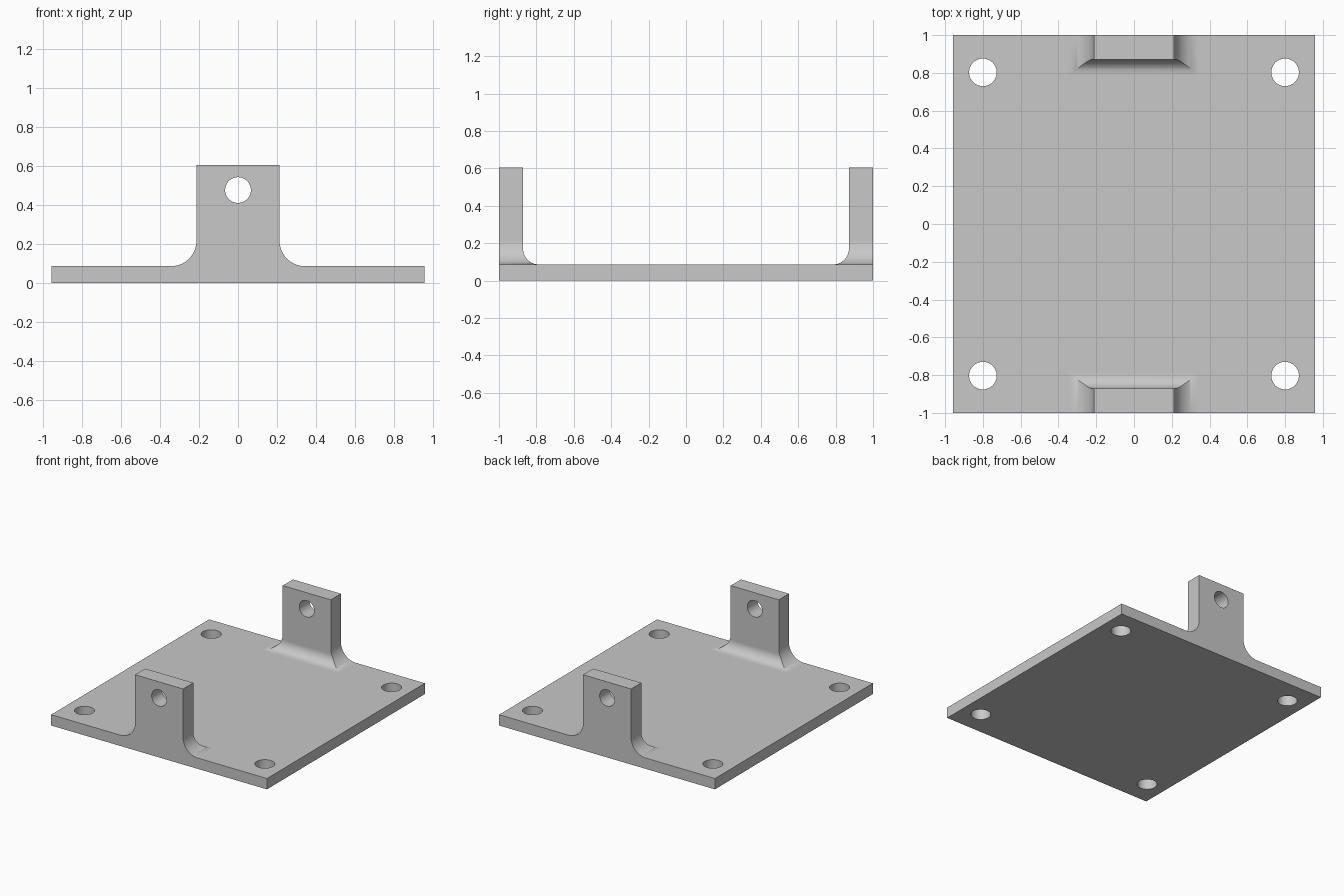
import bpy, bmesh, math
from mathutils import Matrix

default = bpy.data.objects.get("Cube")
if default:
    bpy.data.objects.remove(default, do_unlink=True)

HALF_X, HALF_Y, PLATE_T = 0.957, 1.0, 0.087
LUG_W, LUG_IN, LUG_TOP = 0.213, 0.871, 0.606
SIDE_R, INNER_R = 0.13, 0.083

grey = bpy.data.materials.new("plain grey")
grey.use_nodes = True
grey.diffuse_color = (0.58, 0.58, 0.58, 1)
grey.node_tree.nodes["Principled BSDF"].inputs["Base Color"].default_value = (0.58, 0.58, 0.58, 1)


def make_object(name, bm):
    bmesh.ops.recalc_face_normals(bm, faces=bm.faces)
    mesh = bpy.data.meshes.new(name)
    bm.to_mesh(mesh)
    bm.free()
    mesh.materials.append(grey)
    obj = bpy.data.objects.new(name, mesh)
    bpy.context.collection.objects.link(obj)
    return obj


def fillet(r, h):
    """Outward flare of a concave fillet of radius r at height h."""
    return r - math.sqrt(max(0, r * r - (r - h) ** 2)) if h < r else 0


# Base plate
bm = bmesh.new()
bmesh.ops.create_cube(bm, size=1, matrix=Matrix.Translation((0, 0, PLATE_T / 2))
                      @ Matrix.Diagonal((2 * HALF_X, 2 * HALF_Y, PLATE_T, 1)))
bracket = make_object("mounting_bracket", bm)


# Upright lug, lofted through rectangles that flare out into the plate
def make_lug(name, side):
    heights = [SIDE_R * (1 - math.cos(i / 20 * math.pi / 2)) for i in range(21)]
    heights = sorted(heights + [INNER_R])
    sections = [(PLATE_T / 2, 0)]
    sections += [(PLATE_T + h, h) for h in heights] + [(LUG_TOP, 1)]
    bm = bmesh.new()
    rings = []
    for z, h in sections:
        w = LUG_W + fillet(SIDE_R, h)
        y = LUG_IN - fillet(INNER_R, h)
        corners = [(-w, y), (w, y), (w, HALF_Y), (-w, HALF_Y)]
        rings.append([bm.verts.new((cx, side * cy, z)) for cx, cy in corners])
    for low, high in zip(rings, rings[1:]):
        for i in range(4):
            j = (i + 1) % 4
            bm.faces.new((low[i], low[j], high[j], high[i]))
    bm.faces.new(rings[0])
    bm.faces.new(rings[-1])
    return make_object(name, bm)


# Cutters for the corner bolt holes and the pin holes through the lugs
def make_cutter(name, places, radius, depth, turn):
    bm = bmesh.new()
    for place in places:
        bmesh.ops.create_cone(bm, cap_ends=True, segments=48, radius1=radius, radius2=radius,
                              depth=depth, matrix=Matrix.Translation(place) @ turn)
    return make_object(name, bm)


signs = (-1, 1)
bolt_holes = make_cutter("bolt_hole_cutter", [(0.8 * a, 0.803 * b, PLATE_T / 2) for a in signs for b in signs],
                         0.073, 0.4, Matrix())
pin_holes = make_cutter("pin_hole_cutter", [(0, 0.93 * b, 0.477) for b in signs],
                        0.066, 0.4, Matrix.Rotation(math.pi / 2, 4, 'X'))
steps = [(make_lug("front_lug", -1), 'UNION'), (make_lug("back_lug", 1), 'UNION'),
         (bolt_holes, 'DIFFERENCE'), (pin_holes, 'DIFFERENCE')]

# Combine everything into one solid
bpy.ops.object.select_all(action='DESELECT')
bpy.context.view_layer.objects.active = bracket
bracket.select_set(True)
for tool, operation in steps:
    mod = bracket.modifiers.new(tool.name, 'BOOLEAN')
    mod.operation, mod.object, mod.solver = operation, tool, 'EXACT'
    bpy.ops.object.modifier_apply(modifier=mod.name)
    bpy.data.objects.remove(tool, do_unlink=True)

# Smooth fillets and hole walls, flat faces elsewhere
bpy.ops.object.shade_smooth_by_angle(angle=math.radians(30))
weighted = bracket.modifiers.new("flat_face_normals", 'WEIGHTED_NORMAL')
weighted.keep_sharp = True
